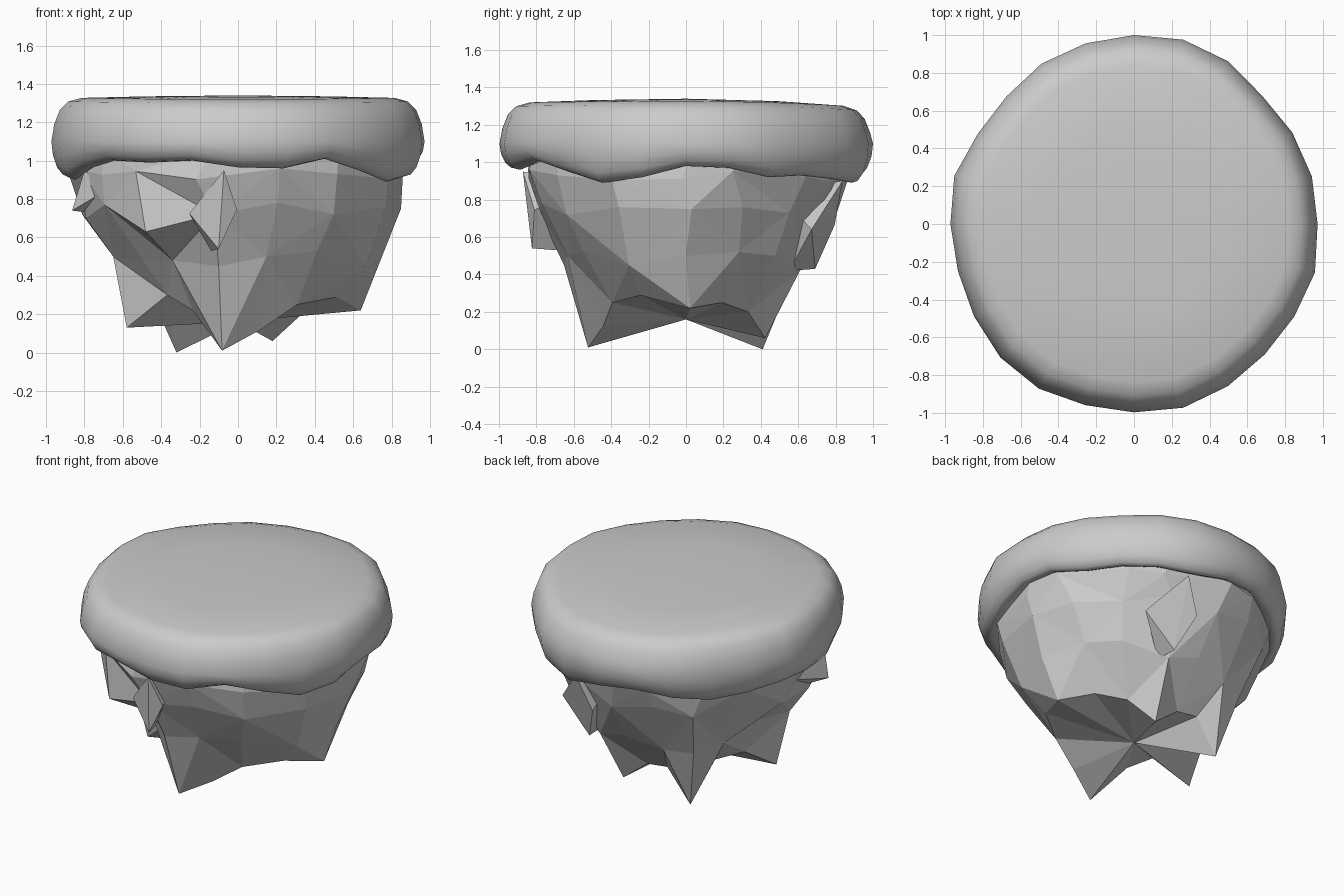
import bpy, bmesh, math, random
from mathutils import Vector

if "Cube" in bpy.data.objects:
    bpy.data.objects.remove(bpy.data.objects["Cube"])

random.seed(4)


def polar(az, r, z):
    a = math.radians(az)
    return Vector((r * math.cos(a), r * math.sin(a), z))


def finish(bm, name, smooth):
    bmesh.ops.recalc_face_normals(bm, faces=bm.faces)
    me = bpy.data.meshes.new(name)
    bm.to_mesh(me)
    bm.free()
    ob = bpy.data.objects.new(name, me)
    bpy.context.collection.objects.link(ob)
    for p in me.polygons:
        p.use_smooth = smooth
    return ob


def skin(bm, rings, triangles=False):
    """Join neighbouring rings of points with faces."""
    rings = [[bm.verts.new(p) for p in ring] for ring in rings]
    n = len(rings[0])
    for k, (a, b) in enumerate(zip(rings, rings[1:])):
        for i in range(n):
            j = (i + 1) % n
            if not triangles:
                bm.faces.new((a[i], a[j], b[j], b[i]))
            elif (i + k) % 2:
                bm.faces.new((a[i], a[j], b[i]))
                bm.faces.new((a[j], b[j], b[i]))
            else:
                bm.faces.new((a[i], a[j], b[j]))
                bm.faces.new((a[i], b[j], b[i]))
    return rings


def fan(bm, ring, centre):
    c = bm.verts.new(centre)
    for i, v in enumerate(ring):
        bm.faces.new((v, ring[(i + 1) % len(ring)], c))


# Soft cap: outline radius and hanging lower edge, every 15 degrees
RIM = [.972, .975, .968, .96, .995, 1.01, 1.0, .99, .98, .955, .955, .985,
       .972, .965, .978, 1.0, 1.007, .993, .997, 1.007, .992, .978, .98, .992]
LOW = [.98, .97, .92, .93, .91, .89, .93, .95, .91, .88, .90, .93,
       .92, .90, .96, 1.0, .99, 1.0, .965, .96, 1.01, .95, .89, .92]
UPPER = [(.5, 1.335), (.84, 1.327), (.91, 1.308), (.955, 1.265), (.985, 1.19), (1, 1.1)]
LOWER = [(.992, .6), (.97, .25), (.94, .05), (.91, 0), (.87, .12), (.8, .3)]
rings = []
for f, z in UPPER:
    ring = [polar(15 * i, f * r, z) for i, r in enumerate(RIM)]
    for p in ring:
        if z > 1.15:
            p.z -= .035 * max(0, p.y) ** 2 + .01 * max(0, -p.y) ** 2
    rings.append(ring)
for f, t in LOWER:
    rings.append([polar(15 * i, f * r, l + t * (1.1 - l))
                  for i, (r, l) in enumerate(zip(RIM, LOW))])
bm = bmesh.new()
rings = skin(bm, rings)
fan(bm, rings[0], (0, 0, 1.34))
fan(bm, rings[-1], (0, 0, 1.05))
finish(bm, "soft_cap", True)

# Rock body: azimuth, then radius and height of the upper, middle and low rings
ROCK = [(2, .85, .75, .75, .50, .64, .22), (22, .81, .76, .70, .52, .52, .25),
        (45, .78, .73, .69, .50, .47, .20), (67, .80, .78, .65, .42, .46, .06),
        (90, .81, .74, .65, .48, .42, .20), (110, .82, .80, .63, .42, .45, .22),
        (128, .82, .74, .67, .42, .52, .00), (150, .80, .80, .62, .45, .43, .25),
        (172, .82, .72, .64, .55, .50, .28), (195, .82, .70, .68, .50, .60, .13),
        (215, .85, .77, .60, .48, .45, .30), (236, .86, .63, .57, .48, .42, .22),
        (261, .79, .72, .66, .45, .53, .01), (285, .80, .78, .65, .50, .46, .12),
        (308, .81, .72, .69, .53, .50, .25), (335, .85, .76, .73, .45, .57, .29)]
top, fringe, upper, middle, low, inner = [], [], [], [], [], []
for az, ru, zu, rm, zm, rl, zl in ROCK:
    top.append(polar(az, .85, 1.06))
    fringe.append(polar(az + random.uniform(-6, 6), .87 + random.uniform(-.015, .015),
                        random.uniform(.88, .96)))
    upper.append(polar(az, ru, zu))
    middle.append(polar(az + random.uniform(-3, 3), rm, zm))
    low.append(polar(az, rl, zl))
    inner.append(polar(az, rl * .5, .5 * zl + .08))
bm = bmesh.new()
rings = skin(bm, [top, fringe, upper, middle, low, inner], True)
fan(bm, rings[0], (0, 0, 1.06))
fan(bm, rings[-1], (0, 0, .16))
finish(bm, "rock_body", False)

# Jagged outcrops: azimuth, tip radius, tip height, half width in degrees, top height
OUTCROPS = [(263, .83, .54, 11, .95), (200, .92, .74, 20, .95),
            (70, .735, .43, 15, .90)]
for n, (az, r, z, w, zt) in enumerate(OUTCROPS):
    bm = bmesh.new()
    pts = [polar(az, r, z), polar(az + w * .2, .875, zt),
           polar(az - w, .82, z + .45 * (zt - z)),
           polar(az + w * .6, .81, z + .5 * (zt - z)),
           polar(az - w * .4, r - .12, z - .01), polar(az, .5, zt - .05)]
    for p in pts:
        bm.verts.new(p)
    bmesh.ops.convex_hull(bm, input=bm.verts)
    finish(bm, f"rock_outcrop_{n + 1}", False)
